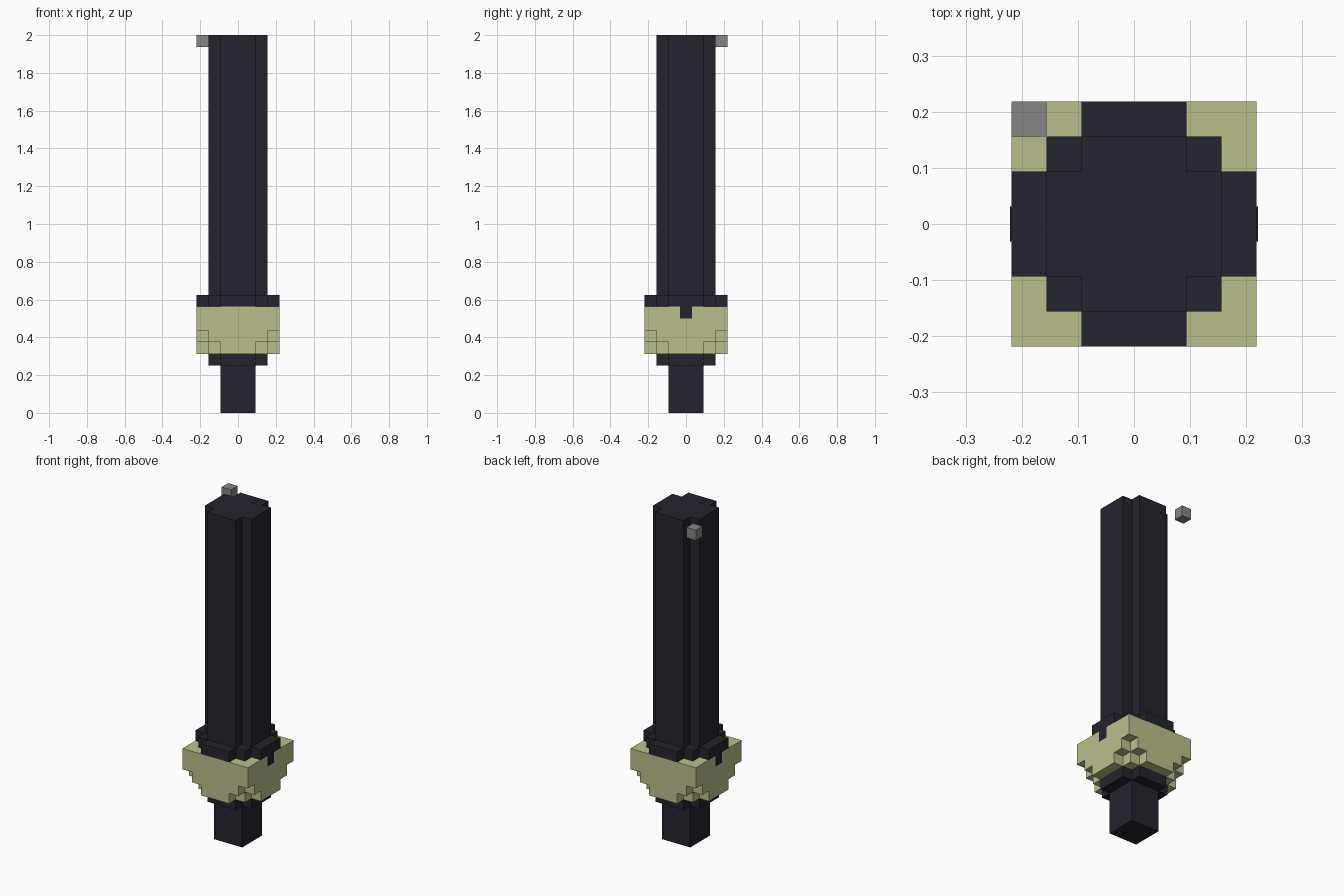
import bpy
import bmesh

if "Cube" in bpy.data.objects:
    bpy.data.objects.remove(bpy.data.objects["Cube"], do_unlink=True)

U = 2 / 32  # one block


def material(name, rgb):
    m = bpy.data.materials.new(name)
    m.use_nodes = True
    m.diffuse_color = (*rgb, 1)
    m.node_tree.nodes["Principled BSDF"].inputs["Base Color"].default_value = (*rgb, 1)
    return m


DARK = material("dark slate", (0.017, 0.017, 0.027))
CREAM = material("pale olive", (0.50, 0.52, 0.255))
GREY = material("mid grey", (0.24, 0.24, 0.24))


def prism(name, corner, layers, mat, at=(0, 0)):
    """Stack of prisms; each outline is one corner repeated in four quarter turns."""
    bm = bmesh.new()
    for bottom, top, pts in [(*span, corner) for span in layers] if corner else layers:
        outline, turn = [], list(pts)
        for _ in range(4):
            outline += turn
            turn = [(-y, x) for x, y in turn]
        base = bm.faces.new([bm.verts.new(((x + at[0]) * U, (y + at[1]) * U, bottom * U))
                             for x, y in outline])
        side = bmesh.ops.extrude_face_region(bm, geom=[base], use_keep_orig=True)
        moved = [v for v in side["geom"] if isinstance(v, bmesh.types.BMVert)]
        bmesh.ops.translate(bm, verts=moved, vec=(0, 0, (top - bottom) * U))
    bmesh.ops.recalc_face_normals(bm, faces=bm.faces)
    mesh = bpy.data.meshes.new(name)
    bm.to_mesh(mesh)
    bm.free()
    mesh.materials.append(mat)
    obj = bpy.data.objects.new(name, mesh)
    bpy.context.collection.objects.link(obj)
    return obj


# Corner profiles, in blocks
CROSS = [(2.5, 1.5), (1.5, 1.5), (1.5, 2.5)]
ROUND = [(3.5, 1.5), (2.5, 1.5), (2.5, 2.5), (1.5, 2.5), (1.5, 3.5)]
NOTCHED = [(3.5, 2.5), (2.5, 2.5), (2.5, 3.5)]
SQUARE = [(3.5, 3.5)]

# Post, neck, collar and tall shaft
prism("bottom_post", [(1.5, 1.5)], [(0, 4)], DARK)
prism("neck", CROSS, [(4, 5)], DARK)
prism("collar", ROUND, [(9, 10)], DARK)
prism("shaft", CROSS, [(10, 32)], DARK)

# Cup with stepped lower corners
prism("cup", None, [(5, 6, ROUND), (6, 7, NOTCHED), (7, 9, SQUARE)], CREAM)

# Drip blocks set into both sides of the cup
for label, side in (("left", 1), ("right", -1)):
    prism(label + "_drip", [(0.5, 0.5)], [(8, 9.01)], DARK, at=(side * 3.03, 0))

# Loose block beside the top of the shaft
prism("loose_block", [(0.5, 0.5)], [(31, 32)], GREY, at=(-3, 3))
